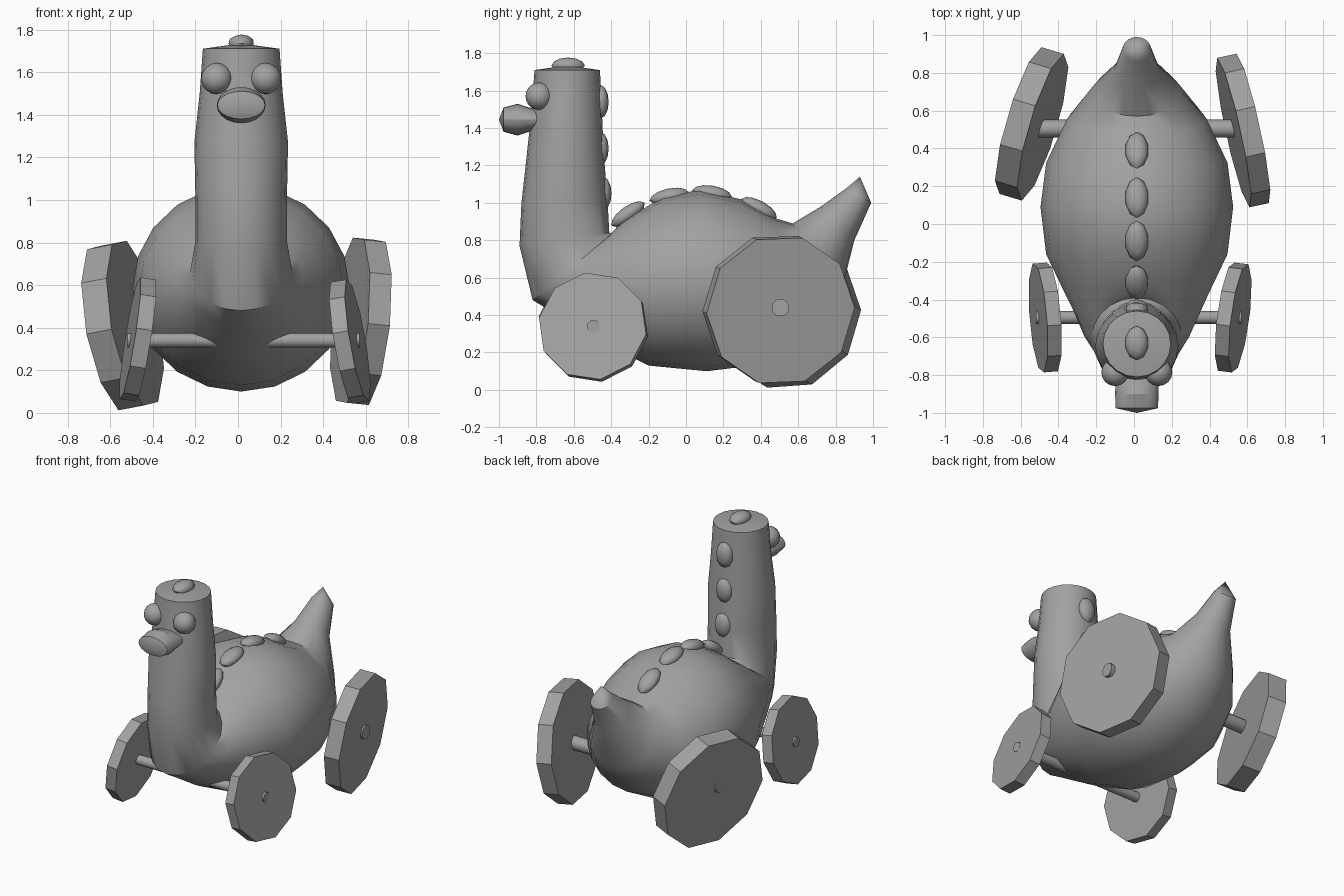
import bpy, bmesh, math
from mathutils import Vector, Matrix

if "Cube" in bpy.data.objects:
    bpy.data.objects.remove(bpy.data.objects["Cube"])

CX = 0.015  # lengthwise centre line

grey = bpy.data.materials.new("plain grey")
grey.diffuse_color = (0.36, 0.36, 0.36, 1)
grey.use_nodes = True
grey.node_tree.nodes["Principled BSDF"].inputs["Base Color"].default_value = grey.diffuse_color


def finish(name, bm, smooth=None):
    bmesh.ops.recalc_face_normals(bm, faces=bm.faces)
    mesh = bpy.data.meshes.new(name)
    bm.to_mesh(mesh)
    bm.free()
    ob = bpy.data.objects.new(name, mesh)
    bpy.context.collection.objects.link(ob)
    mesh.materials.append(grey)
    if smooth:
        bpy.ops.object.select_all(action='DESELECT')
        ob.select_set(True)
        bpy.context.view_layer.objects.active = ob
        bpy.ops.object.shade_smooth_by_angle(angle=math.radians(smooth))
    return ob


def loft(name, rings, start, end, sides, smooth):
    """Skin elliptical rings (y1, z1, y2, z2, half width), closed by end points."""
    bm = bmesh.new()
    loops = []
    for y1, z1, y2, z2, w in rings:
        a, b = Vector((CX, y1, z1)), Vector((CX, y2, z2))
        mid, half = (a + b) / 2, (b - a) / 2
        angles = [math.tau * i / sides for i in range(sides)]
        loops.append([bm.verts.new(mid + half * math.sin(t) + Vector((w * math.cos(t), 0, 0)))
                      for t in angles])
    for la, lb in zip(loops, loops[1:]):
        for i in range(sides):
            j = (i + 1) % sides
            bm.faces.new((la[i], la[j], lb[j], lb[i]))
    for loop, tip in ((loops[0], start), (loops[-1], end)):
        v = bm.verts.new((CX, *tip))
        for i in range(sides):
            bm.faces.new((loop[i], loop[(i + 1) % sides], v))
    return finish(name, bm, smooth)


def disc(name, centre, normal, radius, depth, sides, phase=0, smooth=None):
    """Cylinder whose axis follows the given normal."""
    n = Vector(normal).normalized()
    u = (Vector((0, 1, 0)) - n * n.y).normalized()
    frame = Matrix((u, n.cross(u), n)).transposed().to_4x4()
    bm = bmesh.new()
    bmesh.ops.create_cone(bm, cap_ends=True, segments=sides, radius1=radius, radius2=radius,
                          depth=depth, matrix=Matrix.Translation(centre) @ frame
                          @ Matrix.Rotation(math.radians(phase), 4, 'Z'))
    return finish(name, bm, smooth)


# Neck, body and tail: one continuous skin, front/bottom edge to back/top edge
loft("body", [
    (-0.81, 1.71, -0.46, 1.71, 0.180),
    (-0.825, 1.50, -0.45, 1.50, 0.195),
    (-0.85, 1.27, -0.44, 1.27, 0.220),
    (-0.88, 1.00, -0.42, 1.02, 0.215),
    (-0.89, 0.77, -0.41, 0.84, 0.215),
    (-0.82, 0.48, -0.39, 0.84, 0.240),
    (-0.72, 0.42, -0.37, 0.87, 0.290),
    (-0.48, 0.27, -0.28, 0.94, 0.375),
    (-0.20, 0.13, -0.12, 1.03, 0.480),
    (0.11, 0.10, 0.07, 1.07, 0.510),
    (0.36, 0.13, 0.29, 1.02, 0.480),
    (0.64, 0.28, 0.47, 0.92, 0.370),
    (0.83, 0.52, 0.57, 0.89, 0.235),
    (0.90, 0.80, 0.72, 0.98, 0.120),
    (0.99, 1.00, 0.86, 1.08, 0.075),
], (-0.635, 1.735), (0.93, 1.14), 20, 35)

# Beak: rounded flat snout
loft("beak", [
    (-0.78, 1.39, -0.78, 1.50, 0.110),
    (-0.84, 1.38, -0.84, 1.51, 0.113),
    (-0.90, 1.36, -0.90, 1.53, 0.115),
    (-0.975, 1.38, -0.975, 1.51, 0.112),
], (-0.78, 1.445), (-1.0, 1.445), 20, 25)

# Eyes
for side, x in (("left", -0.10), ("right", 0.13)):
    bm = bmesh.new()
    bmesh.ops.create_uvsphere(bm, u_segments=16, v_segments=10, radius=0.073,
                              matrix=Matrix.Translation((x, -0.785, 1.57)))
    finish("eye_" + side, bm, 40)

# Studs along head, neck and back: (y, z, tilt in degrees)
studs = [(-0.63, 1.735, 0), (-0.455, 1.54, 90), (-0.455, 1.29, 90), (-0.44, 1.05, 90),
         (-0.31, 0.94, 35), (-0.09, 1.035, 12), (0.14, 1.05, -10), (0.39, 0.97, -28)]
for i, (y, z, tilt) in enumerate(studs):
    bm = bmesh.new()
    place = (Matrix.Translation((CX, y, z)) @ Matrix.Rotation(math.radians(tilt), 4, 'X')
             @ Matrix.Diagonal((0.062, 0.09 if i < 4 else 0.108, 0.042, 1)))
    bmesh.ops.create_icosphere(bm, subdivisions=2, radius=1, matrix=place)
    finish(f"stud_{i + 1}", bm, 30)

# Wobbly wheels: centre, axis, radius, thickness, corner phase
wheels = {
    "front_wheel_right": ((0.525, -0.495, 0.335), (1, -0.13, 0.17), 0.293, 0.075, 8),
    "front_wheel_left": ((-0.470, -0.495, 0.345), (1, 0.08, -0.16), 0.293, 0.075, 8),
    "rear_wheel_right": ((0.577, 0.495, 0.43), (1, 0.22, -0.10), 0.405, 0.105, 19),
    "rear_wheel_left": ((-0.542, 0.53, 0.41), (1, -0.30, 0.19), 0.405, 0.125, 19),
}
for name, (centre, axis, radius, depth, phase) in wheels.items():
    disc(name, centre, axis, radius, depth, 10, phase)

# Axles
disc("front_axle", (0.025, -0.495, 0.34), (1, 0, 0), 0.034, 1.09, 12, smooth=40)
disc("rear_axle", (0.015, 0.505, 0.44), (1, 0, 0), 0.047, 1.27, 12, smooth=40)
